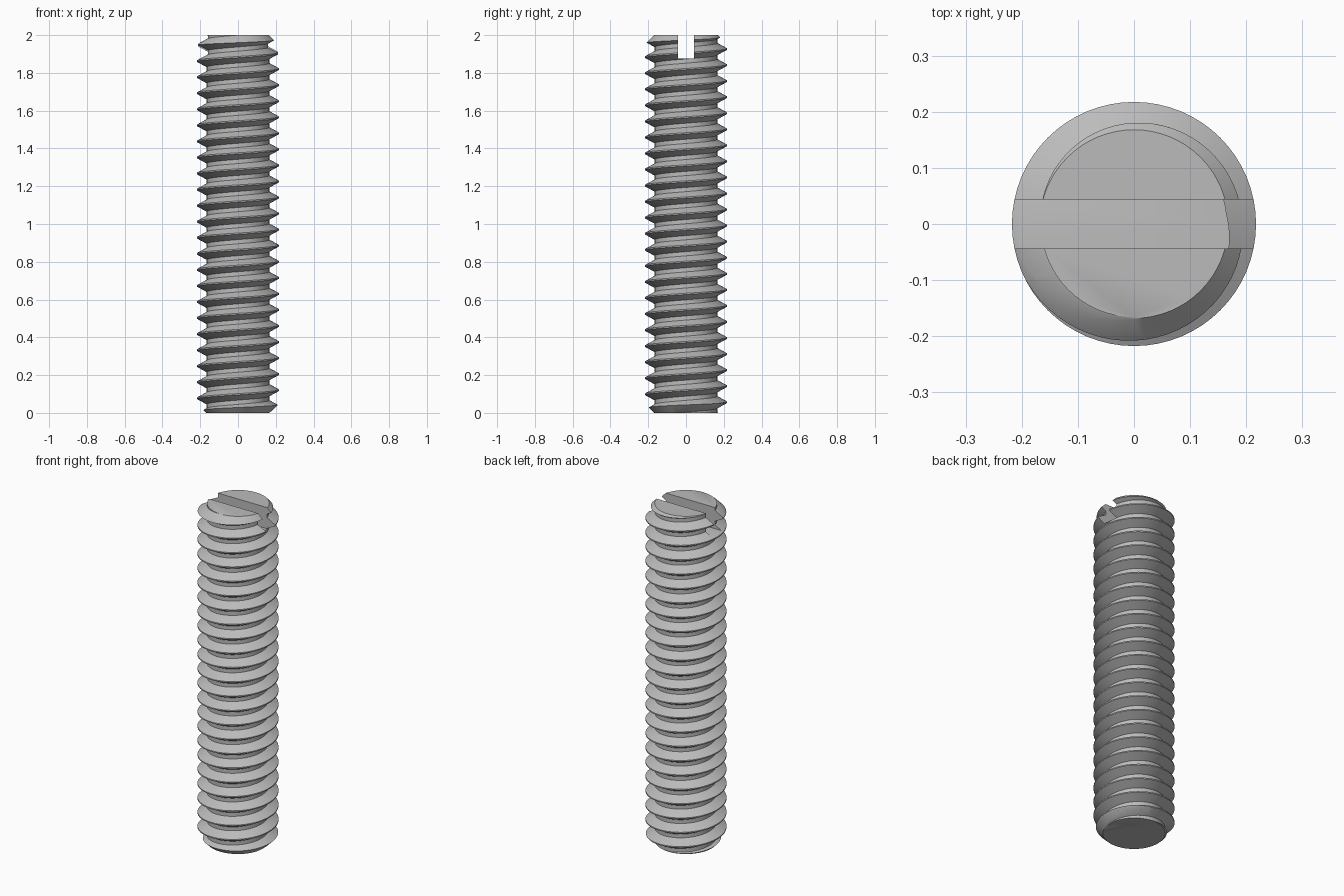
import bpy, bmesh, math
from mathutils import Vector

cube = bpy.data.objects.get("Cube")
if cube:
    bpy.data.objects.remove(cube, do_unlink=True)

LENGTH, CREST, ROOT = 2.0, 0.2175, 0.166
PITCH, START = 0.085, 0.035
SIDES, TURNS = 64, 30
SLOT_HALF, SLOT_FLOOR = 0.0435, 1.875

steel = bpy.data.materials.new("steel grey")
steel.use_nodes = True
GREY = (0.5, 0.5, 0.5, 1)
steel.diffuse_color = GREY
steel.node_tree.nodes["Principled BSDF"].inputs["Base Color"].default_value = GREY


def make_object(name, bm):
    bmesh.ops.recalc_face_normals(bm, faces=bm.faces)
    mesh = bpy.data.meshes.new(name)
    bm.to_mesh(mesh)
    bm.free()
    mesh.materials.append(steel)
    obj = bpy.data.objects.new(name, mesh)
    bpy.context.collection.objects.link(obj)
    return obj


def threaded_rod():
    """Helical thread with narrow crests and flat roots, trimmed to a closed rod."""
    bm = bmesh.new()
    profile = [(-0.04, CREST), (0.04, CREST), (0.37, ROOT), (0.63, ROOT)]
    rows = []
    for turn in range(-3, TURNS - 3):
        for frac, r in profile:
            row = []
            for j in range(SIDES):
                t = j / SIDES
                a = t * math.tau
                z = START + PITCH * (turn + frac + t)
                row.append(bm.verts.new((r * math.cos(a), r * math.sin(a), z)))
            rows.append(row)

    # One turn later, each row continues into the row four steps above
    def vert(i, j):
        return rows[i][j] if j < SIDES else rows[i + 4][0]

    for i in range(len(rows) - 5):
        for j in range(SIDES):
            bm.faces.new((vert(i, j), vert(i, j + 1), vert(i + 1, j + 1), vert(i + 1, j)))
    for z, direction in ((-0.021, -1), (LENGTH + 0.021, 1)):
        geom = bm.verts[:] + bm.edges[:] + bm.faces[:]
        bmesh.ops.bisect_plane(bm, geom=geom, plane_co=Vector((0, 0, z)),
                               plane_no=Vector((0, 0, direction)), clear_outer=True)
    loose = [v for v in bm.verts if not v.link_faces]
    bmesh.ops.delete(bm, geom=loose, context='VERTS')
    bmesh.ops.holes_fill(bm, edges=[e for e in bm.edges if e.is_boundary], sides=0)
    return make_object("threaded_rod", bm)


def chamfer_envelope():
    """Plain cylinder with 45 degree chamfers at both ends."""
    bm = bmesh.new()
    wide = CREST + 0.02
    end = ROOT + 0.002
    rise = wide - end
    outline = [(end, 0), (wide, rise), (wide, LENGTH - rise), (end, LENGTH)]
    rings = [[bm.verts.new((r * math.cos(math.tau * j / SIDES),
                            r * math.sin(math.tau * j / SIDES), z))
              for j in range(SIDES)] for r, z in outline]
    for low, high in zip(rings, rings[1:]):
        for j in range(SIDES):
            k = (j + 1) % SIDES
            bm.faces.new((low[j], low[k], high[k], high[j]))
    bm.faces.new(rings[0])
    bm.faces.new(rings[-1])
    return make_object("chamfer_envelope", bm)


def slot_cutter():
    """Box that cuts the driver slot across the top."""
    bm = bmesh.new()
    bmesh.ops.create_cube(bm, size=1)
    height = 0.3
    bmesh.ops.scale(bm, vec=(1, 2 * SLOT_HALF, height), verts=bm.verts)
    bmesh.ops.translate(bm, vec=(0, 0, SLOT_FLOOR + height / 2), verts=bm.verts)
    return make_object("slot_cutter", bm)


rod = threaded_rod()
bpy.ops.object.select_all(action='DESELECT')
rod.select_set(True)
bpy.context.view_layer.objects.active = rod

# Chamfer the ends, then cut the slot
for cutter, operation in ((chamfer_envelope(), 'INTERSECT'), (slot_cutter(), 'DIFFERENCE')):
    cutter.hide_render = True
    mod = rod.modifiers.new(cutter.name, 'BOOLEAN')
    mod.operation = operation
    mod.solver = 'EXACT'
    mod.object = cutter
    bpy.ops.object.modifier_apply(modifier=mod.name)
    bpy.data.objects.remove(cutter, do_unlink=True)

bpy.ops.object.shade_smooth_by_angle(angle=math.radians(30))
